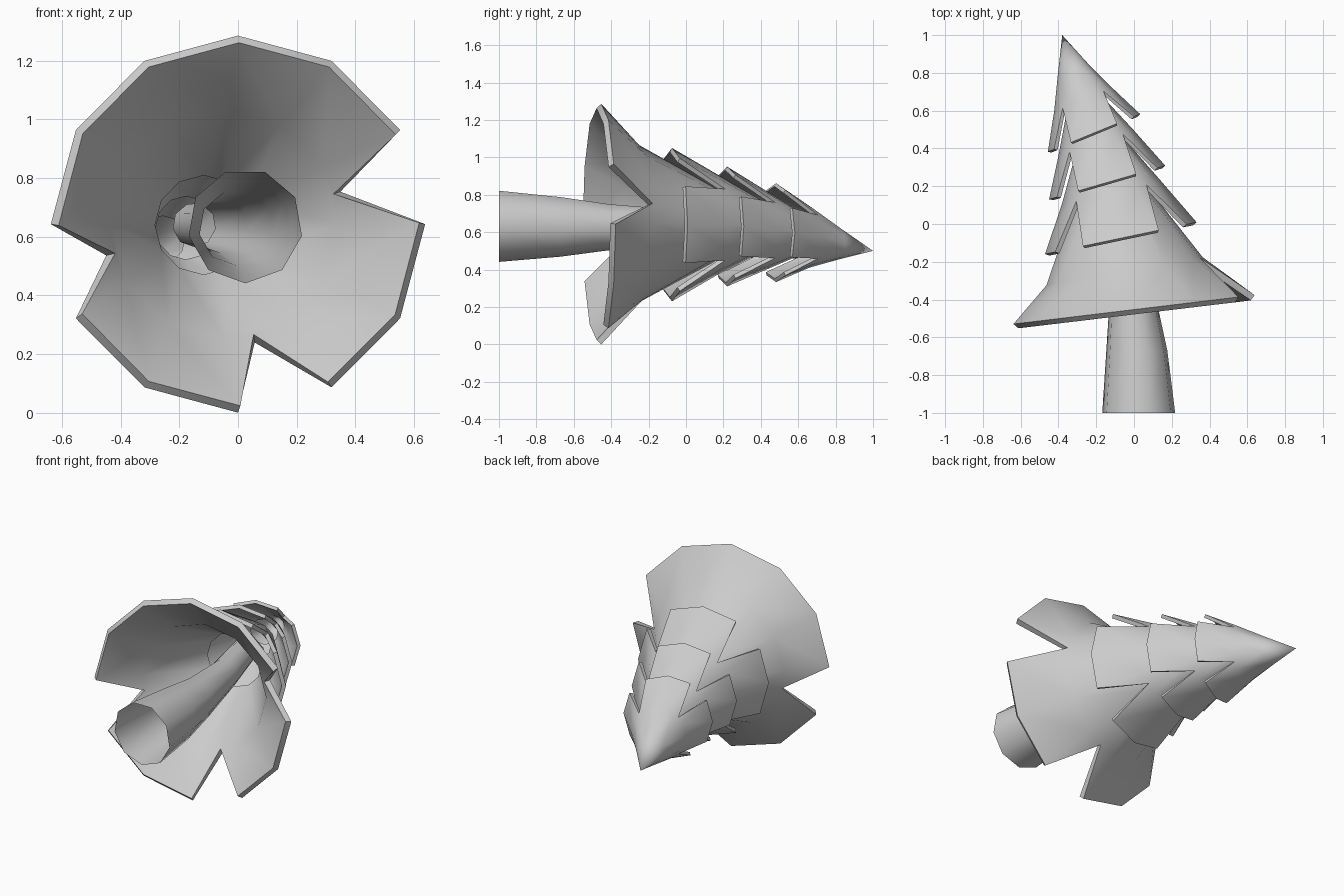
import bpy
from math import cos, sin, tau, atan, radians
from mathutils import Vector

if "Cube" in bpy.data.objects:
    bpy.data.objects.remove(bpy.data.objects["Cube"])

N = 12


def ring_point(ring, angle):
    # ring = (x, y, z, radius, sideways tilt slope)
    x, y, z, r, slope = ring
    t = atan(slope)
    u = Vector((cos(t), sin(t), 0))
    return Vector((x, y, z)) + r * (cos(angle) * u + sin(angle) * Vector((0, 0, 1)))


def make_object(name, verts, faces, thickness=0):
    mesh = bpy.data.meshes.new(name)
    mesh.from_pydata(verts, [], faces)
    mesh.update()
    obj = bpy.data.objects.new(name, mesh)
    bpy.context.collection.objects.link(obj)
    bpy.ops.object.select_all(action='DESELECT')
    obj.select_set(True)
    bpy.context.view_layer.objects.active = obj
    if thickness:
        mod = obj.modifiers.new("shell", 'SOLIDIFY')
        mod.thickness = thickness
        mod.offset = -1
        bpy.ops.object.modifier_apply(modifier=mod.name)
    bpy.ops.object.shade_smooth_by_angle(angle=radians(60))
    return obj


def tier(name, rings, notches, thickness, tip=None):
    # rings run from top to rim; the last band is split into flaps at the notches
    verts = [ring_point(r, tau * i / N) for r in rings for i in range(N)]
    faces = []
    last = len(rings) - 1
    for k in range(last):
        for i in range(N):
            j = (i + 1) % N
            a, b = k * N + i, k * N + j
            c, d = b + N, a + N
            if i not in notches or k < last - 2:
                faces.append((a, b, c, d))
            elif k == last - 2:
                m = len(verts)
                verts.append(ring_point(rings[k + 1], tau * (i + 0.5) / N))
                faces.append((a, b, c, m, d))
                faces.append((d, m, d + N))
                faces.append((m, c, c + N))
    if tip:
        t = len(verts)
        verts.append(Vector(tip))
        faces += [(t, (i + 1) % N, i) for i in range(N)]
    return make_object(name, verts, faces, thickness)


FLAPS = (1, 4, 7, 10)

# Wide bottom skirt with three splits
tier("bottom_branches",
     [(-0.12, 0.15, 0.64, 0.20, 0.2), (-0.05, -0.25, 0.645, 0.42, 0.18),
      (0.0, -0.453, 0.643, 0.643, 0.12)], (0, 6, 9), 0.035)

# Four-flap branch layers
tier("lower_branches",
     [(-0.18, 0.42, 0.63, 0.13, 0.27), (-0.12, 0.165, 0.64, 0.27, 0.24),
      (-0.07, -0.075, 0.64, 0.41, 0.21)], FLAPS, 0.025)
tier("middle_branches",
     [(-0.26, 0.64, 0.59, 0.10, 0.36), (-0.20, 0.43, 0.61, 0.21, 0.33),
      (-0.142, 0.22, 0.63, 0.32, 0.29)], FLAPS, 0.022)
tier("top_branches",
     [(-0.325, 0.82, 0.54, 0.085, 0.41), (-0.27, 0.66, 0.575, 0.165, 0.41),
      (-0.212, 0.482, 0.597, 0.264, 0.41)], FLAPS, 0.02, (-0.38, 1.0, 0.5))

# Hollow bent trunk
S = 9
trunk = [(-0.15, 0.3, 0.64, 0.075, 0.2), (-0.06, -0.05, 0.635, 0.09, 0.15),
         (-0.005, -0.42, 0.63, 0.128, 0.05), (0.015, -0.67, 0.633, 0.164, 0),
         (0.025, -1.0, 0.637, 0.196, 0)]
tv = [ring_point(r, tau * i / S - tau / 4) for r in trunk for i in range(S)]
tf = [(k * S + i, k * S + (i + 1) % S, (k + 1) * S + (i + 1) % S, (k + 1) * S + i)
      for k in range(len(trunk) - 1) for i in range(S)]
make_object("trunk", tv, tf)
